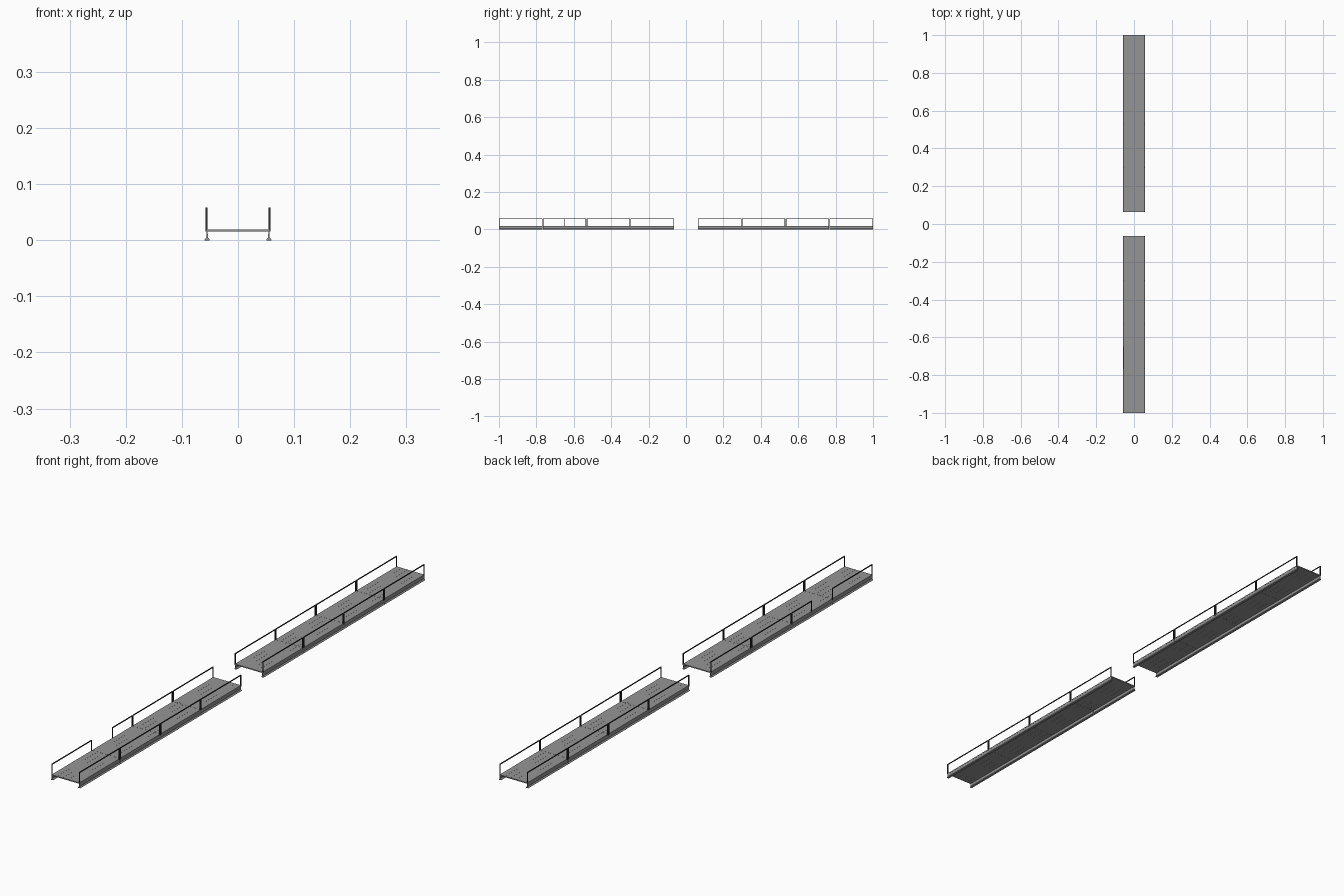
import bpy, bmesh

if "Cube" in bpy.data.objects:
    bpy.data.objects.remove(bpy.data.objects["Cube"])

INNER, OUTER, COUNT = 0.063, 1.0, 4
PITCH = (OUTER - INNER) / COUNT
GAP = 0.0003                      # joint between neighbouring deck panels
RAIL_GAP = 0.0015                 # inset of railing ends at a joint
DECK_LOW, DECK_TOP = 0.0158, 0.0195
RAIL_X, RAIL_TOP, TUBE = 0.0562, 0.0568, 0.0015


def material(name, value):
    mat = bpy.data.materials.new(name)
    mat.diffuse_color = (value, value, value, 1)
    mat.use_nodes = True
    mat.node_tree.nodes["Principled BSDF"].inputs["Base Color"].default_value = mat.diffuse_color
    return mat


DECK_GREY = material("deck_grey", 0.30)
BEAM_GREY = material("beam_grey", 0.30)
RAIL_DARK = material("rail_dark", 0.03)


def add_object(name, bm, mat):
    bmesh.ops.recalc_face_normals(bm, faces=bm.faces)
    mesh = bpy.data.meshes.new(name)
    bm.to_mesh(mesh)
    bm.free()
    mesh.materials.append(mat)
    obj = bpy.data.objects.new(name, mesh)
    bpy.context.collection.objects.link(obj)


def box(bm, x0, x1, y0, y1, z0, z1):
    for v in bmesh.ops.create_cube(bm, size=1)["verts"]:
        v.co.x = x1 if v.co.x > 0 else x0
        v.co.y = y1 if v.co.y > 0 else y0
        v.co.z = z1 if v.co.z > 0 else z0


def extrude_profile(bm, points, y0, y1):
    face = bm.faces.new([bm.verts.new((x, y0, z)) for x, z in points])
    # keep the start cap so the bar is closed at both ends
    new = bmesh.ops.extrude_face_region(bm, geom=[face], use_keep_orig=True)["geom"]
    for v in new:
        if isinstance(v, bmesh.types.BMVert):
            v.co.y = y1


# Long planks making one deck panel
def deck_panel(y0, y1):
    bm = bmesh.new()
    n, half, slot = 5, 0.0565, 0.0002
    w = 2 * half / n
    for i in range(n):
        x = -half + i * w
        box(bm, x + slot / 2, x + w - slot / 2, y0, y1, DECK_LOW, DECK_TOP)
    add_object("deck_panel", bm, DECK_GREY)


# Support beam: thin web on a flared foot
def support_beam(x, y0, y1):
    half = [(0.0045, 0.0), (0.0042, 0.0014), (0.0012, 0.0055), (0.0010, DECK_LOW)]
    profile = [(x + px, z) for px, z in half] + [(x - px, z) for px, z in reversed(half)]
    bm = bmesh.new()
    extrude_profile(bm, profile, y0, y1)
    add_object("support_beam", bm, BEAM_GREY)


# Railing: two posts joined by a top bar
def railing(x, y0, y1):
    bm = bmesh.new()
    for y in (y0, y1 - 2 * TUBE):
        box(bm, x - TUBE, x + TUBE, y, y + 2 * TUBE, DECK_LOW, RAIL_TOP - TUBE)
    box(bm, x - TUBE, x + TUBE, y0, y1, RAIL_TOP - TUBE, RAIL_TOP + TUBE)
    add_object("railing", bm, RAIL_DARK)


for sign in (-1, 1):
    for i in range(COUNT):
        ends = sorted((sign * (INNER + i * PITCH), sign * (INNER + (i + 1) * PITCH)))
        # ends that meet a neighbour are pulled back a little
        at_end = [min(abs(abs(e) - INNER), abs(abs(e) - OUTER)) < 0.001 for e in ends]
        low, high = [0 if e else 1 for e in at_end]
        y0, y1 = ends[0] + low * GAP, ends[1] - high * GAP
        deck_panel(y0, y1)
        for side in (-1, 1):
            support_beam(side * 0.0550, y0, y1)
            start, stop = ends[0] + low * RAIL_GAP, ends[1] - high * RAIL_GAP
            # one panel on the left has an opening in its railing
            if sign == -1 and side == -1 and i == 2:
                start = sum(ends) / 2
            railing(side * RAIL_X, start, stop)
